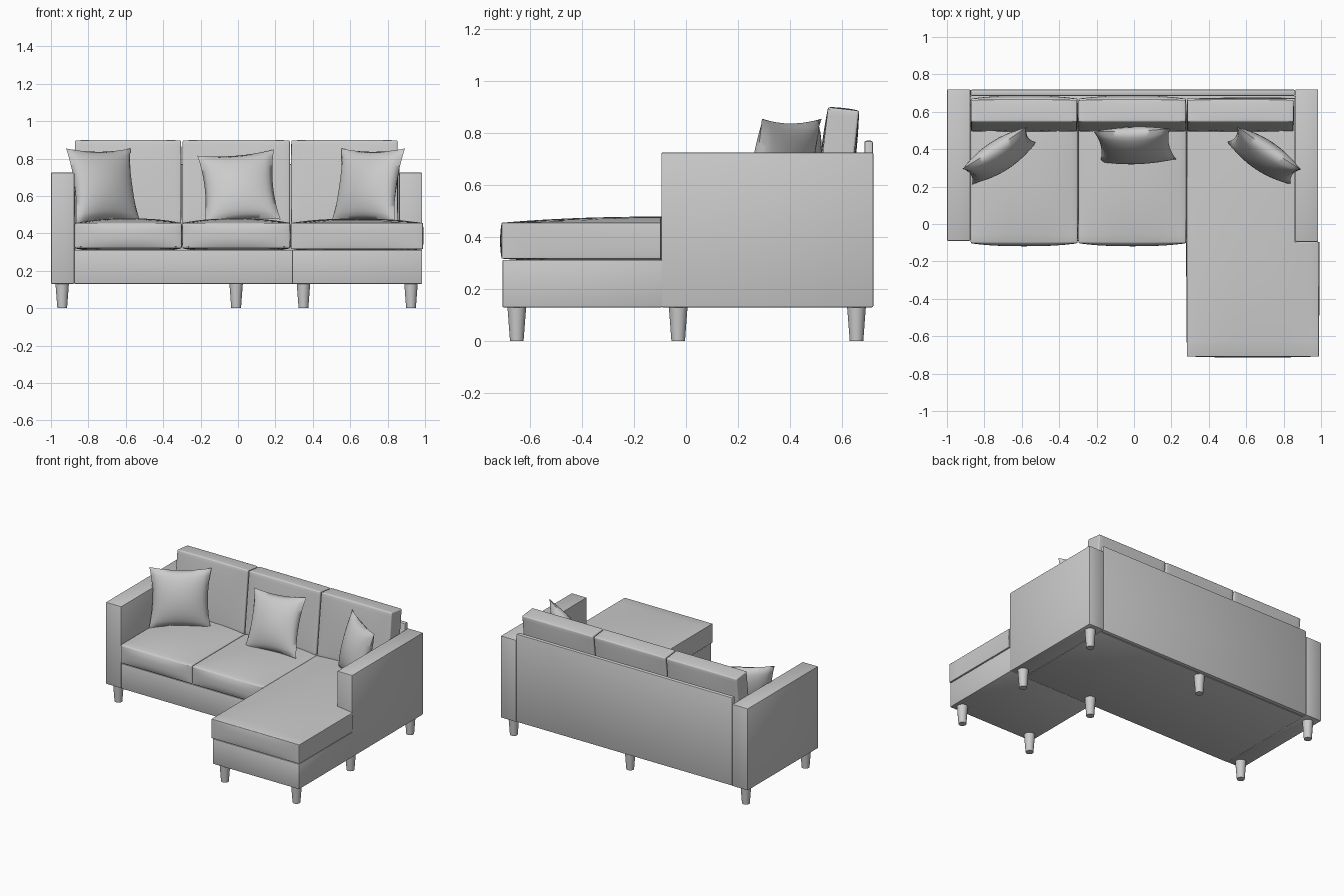
import bpy, bmesh
from math import radians
from mathutils import Matrix, Vector

if "Cube" in bpy.data.objects:
    bpy.data.objects.remove(bpy.data.objects["Cube"])


def activate(ob):
    bpy.ops.object.select_all(action='DESELECT')
    bpy.context.view_layer.objects.active = ob
    ob.select_set(True)


def make(name, bm):
    bmesh.ops.recalc_face_normals(bm, faces=bm.faces)
    me = bpy.data.meshes.new(name)
    bm.to_mesh(me)
    bm.free()
    ob = bpy.data.objects.new(name, me)
    bpy.context.collection.objects.link(ob)
    return ob


def finish(ob, bevel=0.0, segments=2, angle=35):
    activate(ob)
    if bevel:
        m = ob.modifiers.new("bevel", 'BEVEL')
        m.width, m.segments = bevel, segments
        m.limit_method, m.angle_limit = 'ANGLE', radians(50)
        bpy.ops.object.modifier_apply(modifier=m.name)
    bpy.ops.object.shade_smooth_by_angle(angle=radians(angle))


def box(name, lo, hi, bevel=0.006):
    lo, hi = Vector(lo), Vector(hi)
    bm = bmesh.new()
    bmesh.ops.create_cube(bm, size=1)
    for v in bm.verts:
        v.co = (lo + hi) / 2 + v.co * (hi - lo)
    ob = make(name, bm)
    if bevel:
        finish(ob, bevel)
    return ob


def cushion(name, lo, hi, bulge, tilt=0):
    """Box whose faces swell outwards by bulge along each axis."""
    lo, hi = Vector(lo), Vector(hi)
    mid, half = (lo + hi) / 2, (hi - lo) / 2
    rot = Matrix.Rotation(radians(tilt), 3, 'X')
    bm = bmesh.new()
    bmesh.ops.create_cube(bm, size=2)
    bmesh.ops.subdivide_edges(bm, edges=bm.edges[:], cuts=15, use_grid_fill=True)
    for v in bm.verts:
        u = v.co.copy()
        p = Vector()
        for i in range(3):
            j, k = (i + 1) % 3, (i + 2) % 3
            swell = (1 - abs(u[j]) ** 2.5) * (1 - abs(u[k]) ** 2.5)
            p[i] = u[i] * (half[i] + bulge[i] * swell)
        v.co = mid + rot @ p
    return make(name, bm)


def pillow(name, centre, yaw, tilt, roll, size=0.41, depth=0.075, n=20):
    """Two bulging square sheets joined at a seam with pinched corners."""
    rot = (Matrix.Rotation(radians(yaw), 3, 'Z') @ Matrix.Rotation(radians(-tilt), 3, 'X')
           @ Matrix.Rotation(radians(roll), 3, 'Y'))
    bm = bmesh.new()
    for side in (-1, 1):
        grid = bmesh.ops.create_grid(bm, x_segments=n, y_segments=n, size=1)
        for v in grid['verts']:
            u, w = v.co.x, v.co.y
            a, b = max(0, 1 - u * u), max(0, 1 - w * w)
            p = Vector((u * (1 - 0.11 * b), side * 2 * depth / size * (a * b) ** 0.55,
                        w * (1 - 0.09 * a)))
            v.co = Vector(centre) + rot @ (p * size / 2)
    bmesh.ops.remove_doubles(bm, verts=bm.verts, dist=0.0005)
    finish(make(name, bm), angle=70)


# Frame: arms, back panel, bases
box("left_arm", (-1, -0.09, 0.13), (-0.875, 0.72, 0.725))
box("right_arm", (0.863, -0.095, 0.13), (0.985, 0.72, 0.725))
box("back_panel", (-0.875, 0.685, 0.13), (0.863, 0.718, 0.77), 0.008)
box("sofa_base", (-0.875, -0.09, 0.13), (0.863, 0.685, 0.312), 0.002)
box("chaise_base", (0.29, -0.705, 0.13), (0.985, -0.0905, 0.312), 0.004)

# Seat cushions
for name, x0, x1 in (("left_seat_cushion", -0.873, -0.301),
                     ("middle_seat_cushion", -0.297, 0.279)):
    finish(cushion(name, (x0, -0.103, 0.32), (x1, 0.67, 0.455), (0.002, 0.016, 0.025)),
           0.014, 3)

# Chaise cushion, notched around the right arm
chaise = cushion("chaise_cushion", (0.283, -0.708, 0.317), (0.988, 0.67, 0.455),
                 (0.004, 0.006, 0.024))
cutter = box("arm_cutter", (0.861, -0.097, 0), (1.2, 0.9, 1), 0)
cutter.hide_render = True
activate(chaise)
cut = chaise.modifiers.new("notch", 'BOOLEAN')
cut.operation, cut.object, cut.solver = 'DIFFERENCE', cutter, 'EXACT'
bpy.ops.object.modifier_apply(modifier=cut.name)
bpy.data.objects.remove(cutter)
finish(chaise, 0.012, 3)

# Back cushions, leaning back
for name, x0, x1 in (("left_back_cushion", -0.872, -0.304),
                     ("middle_back_cushion", -0.296, 0.277),
                     ("right_back_cushion", 0.285, 0.853)):
    finish(cushion(name, (x0, 0.52, 0.445), (x1, 0.64, 0.893), (0.002, 0.008, 0.004), -6.5),
           0.012, 3)

# Throw pillows
pillow("left_pillow", (-0.72, 0.365, 0.655), 33, 14, 0)
pillow("middle_pillow", (0.005, 0.42, 0.645), 0, 24, -5)
pillow("right_pillow", (0.695, 0.365, 0.655), -34, 14, 0)

# Tapered legs
spots = [(-0.94, -0.03), (0.35, -0.03), (0.925, -0.03), (-0.94, 0.655), (-0.01, 0.655),
         (0.925, 0.655), (0.35, -0.65), (0.925, -0.65)]
for i, (x, y) in enumerate(spots):
    bm = bmesh.new()
    bmesh.ops.create_cone(bm, cap_ends=True, segments=24, radius1=0.026, radius2=0.036,
                          depth=0.132, matrix=Matrix.Translation((x, y, 0.066)))
    finish(make(f"leg_{i + 1}", bm))
